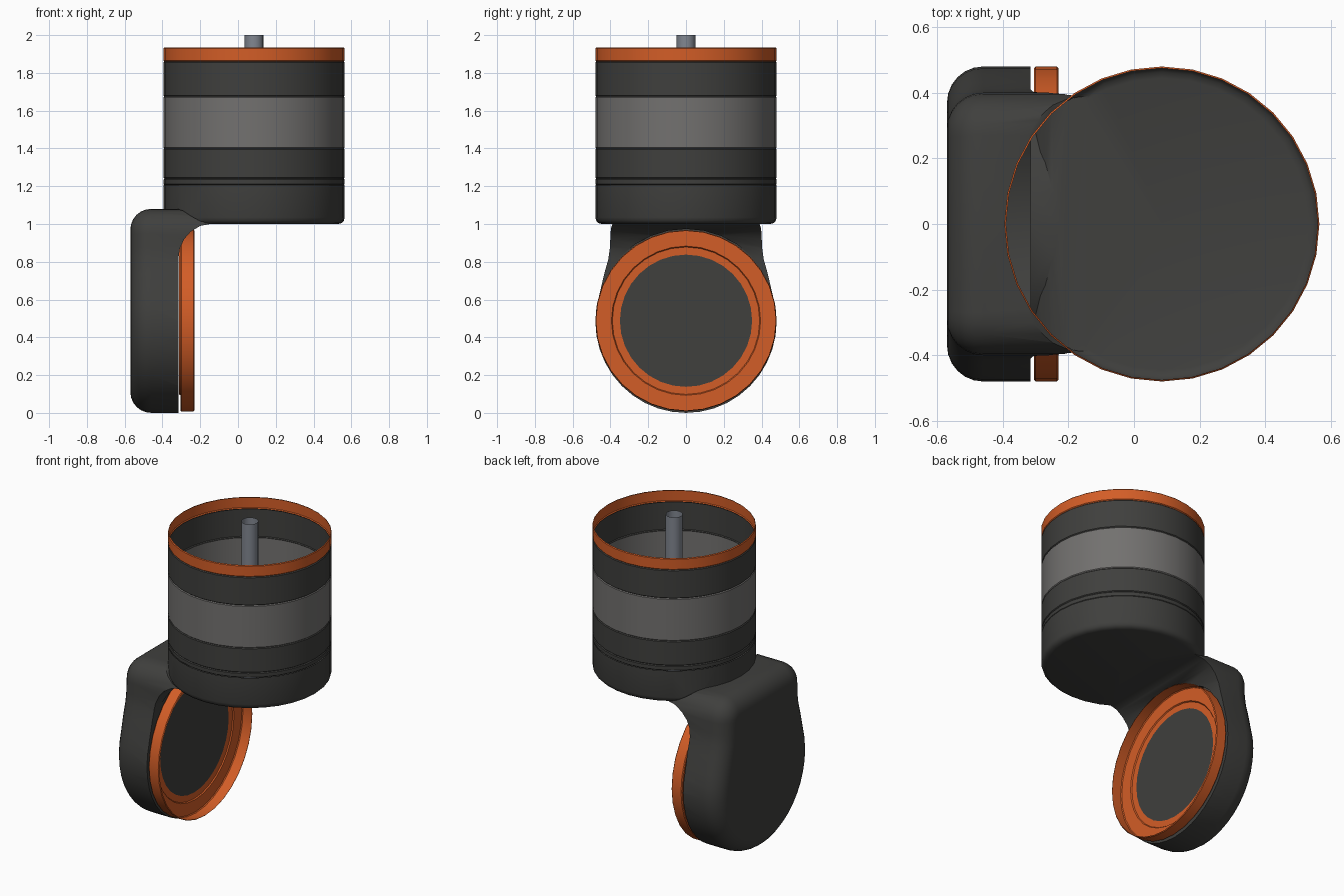
import bpy, bmesh, math
from mathutils import Matrix, Vector

if "Cube" in bpy.data.objects:
    bpy.data.objects.remove(bpy.data.objects["Cube"])

CX, R, WZ = 0.085, 0.48, 0.488   # turret axis x, shared radius, wheel axis height
SIDES = 32


def material(name, rgb):
    m = bpy.data.materials.new(name)
    m.diffuse_color = (*rgb, 1)
    m.use_nodes = True
    m.node_tree.nodes["Principled BSDF"].inputs["Base Color"].default_value = m.diffuse_color
    return m


DARK = material("dark_plastic", (0.05, 0.05, 0.047))
GREY = material("grey_metal", (0.17, 0.165, 0.16))
ORANGE = material("orange_trim", (0.65, 0.11, 0.02))
STEEL = material("steel", (0.22, 0.24, 0.28))


def finish(bm, name, mat):
    me = bpy.data.meshes.new(name)
    bm.to_mesh(me)
    bm.free()
    ob = bpy.data.objects.new(name, me)
    bpy.context.collection.objects.link(ob)
    me.materials.append(mat)
    return ob


def smooth(ob):
    bpy.ops.object.select_all(action='DESELECT')
    bpy.context.view_layer.objects.active = ob
    ob.select_set(True)
    bpy.ops.object.shade_smooth_by_angle(angle=math.radians(35))


def lathe(name, profile, mat, matrix, sides=SIDES):
    """Spin (radius, height) points around z, then place with matrix."""
    bm = bmesh.new()
    vs = [bm.verts.new((r, 0, h)) for r, h in profile]
    es = [bm.edges.new(p) for p in zip(vs, vs[1:])]
    bmesh.ops.spin(bm, geom=vs + es, cent=(0, 0, 0), axis=(0, 0, 1),
                   angle=math.tau, steps=sides, use_duplicate=False)
    bmesh.ops.remove_doubles(bm, verts=bm.verts, dist=1e-4)
    bmesh.ops.recalc_face_normals(bm, faces=bm.faces)
    bm.transform(matrix)
    return finish(bm, name, mat)


def prism(name, points, direction, mat, bevel=0):
    """Extrude a closed outline, optionally rounding the starting face."""
    bm = bmesh.new()
    base = bm.faces.new([bm.verts.new(p) for p in points])
    ret = bmesh.ops.extrude_face_region(bm, geom=[base], use_keep_orig=True)
    bmesh.ops.translate(bm, vec=direction,
                        verts=[g for g in ret['geom'] if isinstance(g, bmesh.types.BMVert)])
    bmesh.ops.recalc_face_normals(bm, faces=bm.faces)
    if bevel:
        bmesh.ops.bevel(bm, geom=list(base.edges), offset=bevel, segments=6,
                        profile=0.5, affect='EDGES', clamp_overlap=False)
    return finish(bm, name, mat)


def boolean(ob, other, operation):
    mod = ob.modifiers.new(operation, 'BOOLEAN')
    mod.operation, mod.object, mod.solver = operation, other, 'EXACT'
    bpy.context.view_layer.objects.active = ob
    bpy.ops.object.modifier_apply(modifier=mod.name)
    bpy.data.objects.remove(other)


TURRET = Matrix.Translation((CX, 0, 0))
ALONG_X = Matrix.Translation((0, 0, WZ)) @ Matrix.Rotation(math.pi / 2, 4, 'Y')

# arm: round plate that rises into a rounded shoulder
half = [(R * math.sin(a), 0.485 - R * 1.01 * math.cos(a))
        for a in (math.radians(t) for t in range(0, 109, 9))]
half += [(0.432, 0.74), (0.412, 0.81), (0.402, 0.88)]
half += [(0.27 + 0.13 * math.cos(a), 0.95 + 0.13 * math.sin(a))
         for a in (math.radians(t) for t in range(0, 91, 15))]
outline = half + [(-y, z) for y, z in reversed(half[1:])]
arm = prism("arm_housing", [(-0.57, y, z) for y, z in outline], Vector((0.45, 0, 0)), DARK, 0.11)

# side profile trims the plate and forms the curved neck
side = [(-0.7, -0.1), (-0.315, -0.1), (-0.315, 0.82), (-0.308, 0.87), (-0.285, 0.92),
        (-0.25, 0.96), (-0.2, 0.99), (-0.14, 1.001), (-0.14, 1.004), (-0.2, 1.015),
        (-0.25, 1.043), (-0.29, 1.07), (-0.325, 1.082), (-0.36, 1.09), (-0.7, 1.09)]
boolean(arm, prism("neck_cutter", [(x, -0.6, z) for x, z in side], Vector((0, 1.2, 0)), DARK), 'INTERSECT')
boolean(arm, lathe("wheel_clearance", [(0, -0.316), (0.486, -0.316), (0.486, 0), (0, 0)],
                   DARK, ALONG_X), 'DIFFERENCE')

# turret base fused with the arm, left open on top
base = [(0, 1), (0.445, 1), (0.463, 1.005), (0.475, 1.017), (R, 1.035), (R, 1.207), (0, 1.207)]
boolean(arm, lathe("turret_base", base, DARK, TURRET), 'UNION')
bm = bmesh.new()
bm.from_mesh(arm.data)
caps = [f for f in bm.faces if f.normal.z > 0.9 and f.calc_center_median().z > 1.2]
bmesh.ops.delete(bm, geom=caps, context='FACES')
bm.to_mesh(arm.data)
bm.free()
smooth(arm)

# stacked turret bands, thin-walled and open
for name, z0, z1, mat in [("seam_ring", 1.207, 1.24, DARK), ("lower_band", 1.24, 1.40, DARK),
                          ("middle_band", 1.40, 1.675, GREY), ("upper_band", 1.675, 1.86, DARK),
                          ("top_rim", 1.86, 1.935, ORANGE)]:
    e = 0.005
    smooth(lathe(name, [(R - e, z0), (R, z0 + e), (R, z1 - e), (R - e, z1)], mat, TURRET))

# central shaft tube
smooth(lathe("shaft", [(0.05, 1.0), (0.05, 2.0)], STEEL, TURRET, 16))

# shallow orange dish on the arm, open in the middle
dish = [(R - 0.005, -0.23), (R, -0.235), (R, -0.3), (R - 0.005, -0.305),
        (0.395, -0.305), (0.39, -0.312), (0.35, -0.312)]
smooth(lathe("wheel_dish", dish, ORANGE, ALONG_X))
